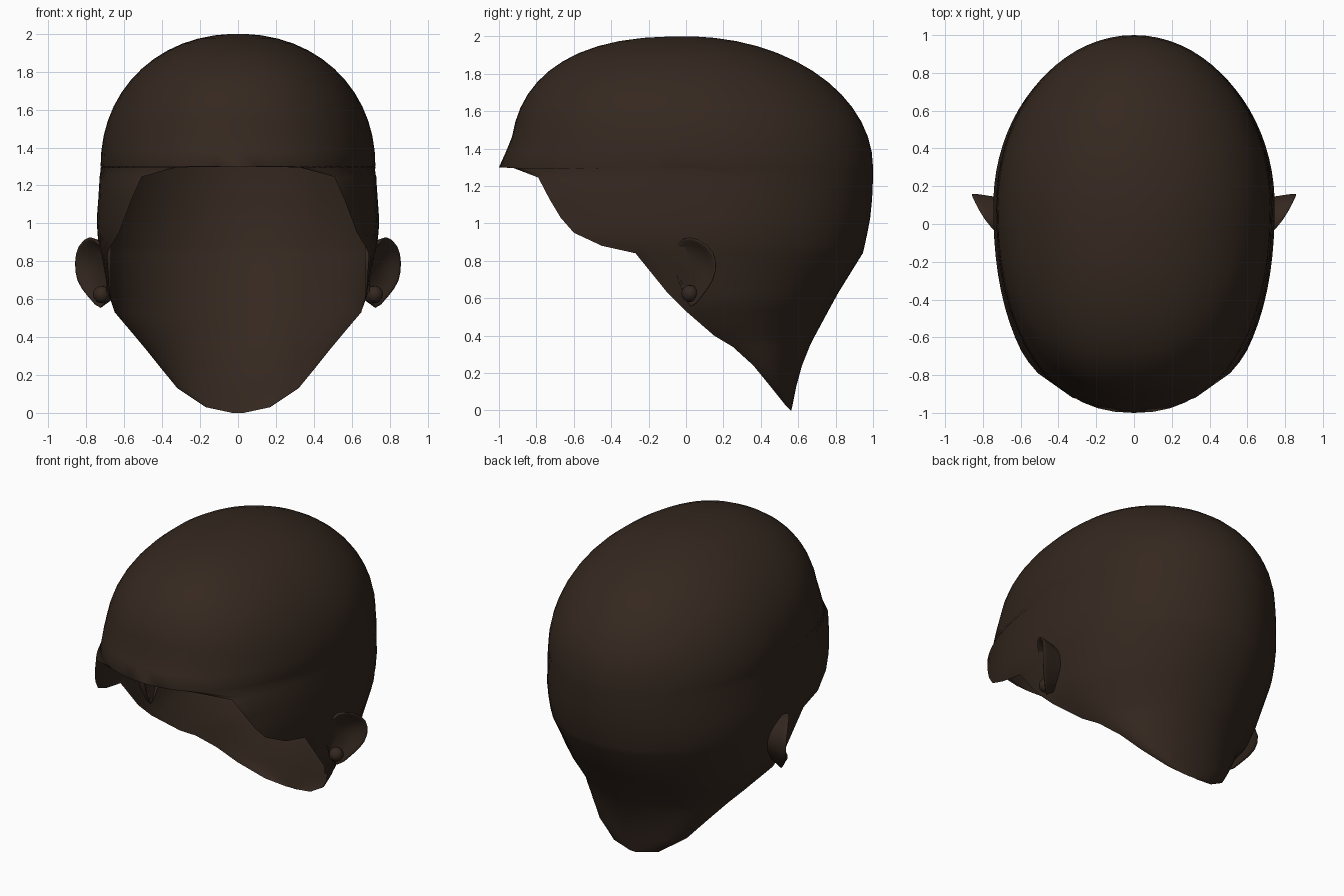
import bpy, bmesh, math
from mathutils import Vector

if "Cube" in bpy.data.objects:
    bpy.data.objects.remove(bpy.data.objects["Cube"])

mat = bpy.data.materials.new("dark_brown")
mat.diffuse_color = (0.035, 0.021, 0.014, 1)
mat.use_nodes = True
mat.node_tree.nodes["Principled BSDF"].inputs["Base Color"].default_value = mat.diffuse_color


def make_object(name, bm):
    bmesh.ops.remove_doubles(bm, verts=bm.verts, dist=0.0005)
    bmesh.ops.recalc_face_normals(bm, faces=bm.faces)
    mesh = bpy.data.meshes.new(name)
    bm.to_mesh(mesh)
    bm.free()
    mesh.materials.append(mat)
    mesh.shade_smooth()
    ob = bpy.data.objects.new(name, mesh)
    bpy.context.collection.objects.link(ob)
    return ob


def bridge(bm, rings, closed):
    rows = [[bm.verts.new(p) for p in r] for r in rings]
    n = len(rows[0])
    for a, b in zip(rows, rows[1:]):
        for i in range(n if closed else n - 1):
            j = (i + 1) % n
            bm.faces.new((a[i], a[j], b[j], b[i]))
    return rows


def section_ring(z, front, back, width, yc, rim=None, n=56):
    """Horizontal slice of the head, open at the front beyond y = rim."""
    e = 2 / 2.25                        # slightly squared forehead
    t0 = -math.pi / 2
    if rim is not None:
        t0 = -math.asin(min(1, max(0, (yc - rim) / (yc - front))) ** (1 / e))
    pts = []
    for i in range(n + 1):
        t = t0 + (math.pi - 2 * t0) * i / n
        c, s = math.cos(t), math.sin(t)
        if s >= 0:
            pts.append((width * c, yc + (back - yc) * s, z))
        else:
            x = math.copysign(abs(c) ** e, c) if abs(c) > 1e-6 else 0
            pts.append((width * x, yc - (yc - front) * abs(s) ** e, z))
    return pts


# Crown: closed slices following a dome rule, with a small lip at the hairline
def dome(h, p):
    return (1 - h ** p) ** (1 / p)


rings = []
for i in range(14):
    h = math.sin(math.radians(88 - 88 * i / 13))
    lip = 0.06 * max(0, 1 - h / 0.2)
    rings.append(section_ring(1.3 + 0.7 * h, -0.94 * dome(h, 2.5) - lip, dome(h, 2),
                              0.725 * dome(h, 2.1), 0.1 * (1 - h)))
rings[0] = [(x, y, 2.0) for x, y, z in rings[0]]

# Sides and nape: height, back y, half width, rim y
LOWER = [
    (1.295, 1, .725, -.92), (1.245, 1, .73, -.79), (1.13, .995, .737, -.73),
    (1.03, .985, .745, -.67), (.95, .97, .742, -.6), (.88, .955, .735, -.45),
    (.84, .945, .725, -.27), (.63, .815, .685, -.1), (.53, .76, .65, 0),
    (.4, .69, .54, .15), (.34, .66, .49, .25), (.24, .62, .41, .36),
    (.13, .59, .32, .45), (.03, .57, .17, .53), (0, .563, .03, .56),
]
for z, back, width, rim in LOWER:
    front = max(-1.07, z - 2.3) if z > .86 else -.9
    rings.append(section_ring(z, front, back, width, max(.1, rim), rim))

bm = bmesh.new()
rows = bridge(bm, rings, False)
bm.faces.new(rows[0][:-1])
make_object("scalp", bm)

# Ears: cupped shell lofted from a rim outline
RIM = [(.73, -.05, .9), (.79, .01, .95), (.855, .13, .89), (.87, .175, .8),
       (.862, .155, .69), (.8, .09, .61), (.72, .02, .515), (.685, -.01, .62),
       (.7, -.085, .79)]
MID = Vector((0, .03, .75))


def ear_ring(side, scale, flat, push):
    ring = []
    for x, y, z in RIM:
        p = MID + (Vector((0, y, z)) - MID) * scale
        ring.append((side * (.7 + (x - .7) * flat + push), p.y, p.z))
    return ring


for side, label in ((1, "left"), (-1, "right")):
    bm = bmesh.new()
    steps = ((.78, 0, -.03), (.92, .6, -.005), (1, 1, 0),
             (.9, .95, 0), (.72, .7, -.015), (.4, .35, -.01))
    rows = bridge(bm, [ear_ring(side, *s) for s in steps], True)
    bm.faces.new(rows[-1])
    ear = make_object(label + "_ear", bm)
    sub = ear.modifiers.new("smooth", "SUBSURF")
    sub.levels = sub.render_levels = 1

    # small flap in front of the ear canal
    bm = bmesh.new()
    bmesh.ops.create_uvsphere(bm, u_segments=12, v_segments=8, radius=.045)
    for v in bm.verts:
        v.co += Vector((side * .72, .02, .625))
    make_object(label + "_ear_flap", bm)
